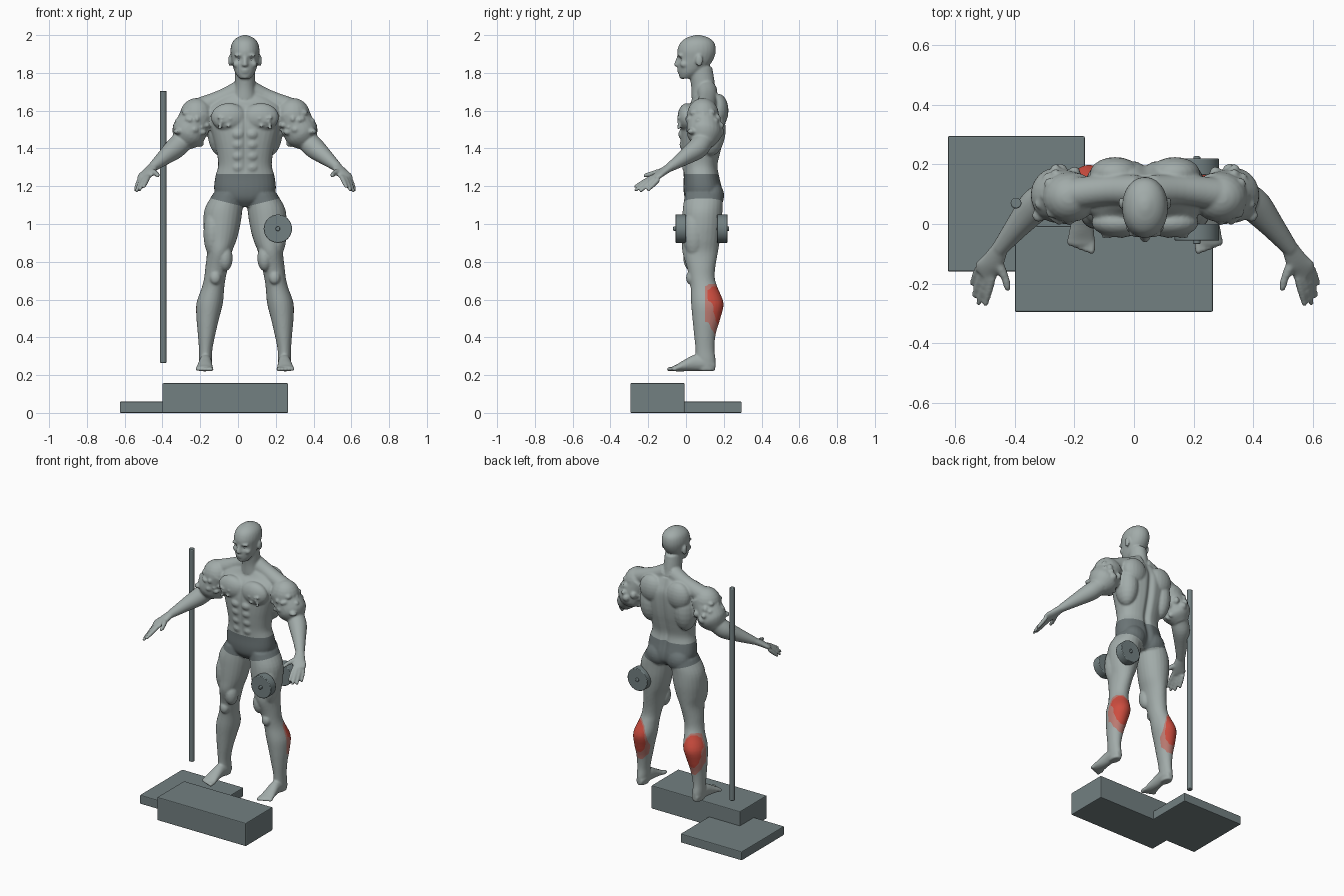
import bpy, bmesh, math, random
from mathutils import Vector, Matrix

random.seed(4)
CX = 0.037                      # the figure stands slightly off centre
X, Y, Z = Vector((1, 0, 0)), Vector((0, 1, 0)), Vector((0, 0, 1))

cube = bpy.data.objects.get("Cube")
if cube:
    bpy.data.objects.remove(cube)


def material(name, rgb):
    m = bpy.data.materials.new(name)
    m.use_nodes = True
    m.diffuse_color = (*rgb, 1)
    m.node_tree.nodes["Principled BSDF"].inputs["Base Color"].default_value = (*rgb, 1)
    return m


SKIN = material("grey skin", (0.36, 0.41, 0.40))
CLOTH = material("dark shorts", (0.15, 0.18, 0.185))
RED = material("muscle red", (0.62, 0.075, 0.05))
PALE = material("pale red", (0.50, 0.20, 0.17))
METAL = material("equipment grey", (0.17, 0.215, 0.22))

clay = bmesh.new()


def blob(c, r, segs=20):
    m = Matrix.Translation(c) @ Matrix.Diagonal((*r, 1))
    bmesh.ops.create_uvsphere(clay, u_segments=segs, v_segments=segs // 2 + 2, radius=1, matrix=m)


def smooth_path(pts, steps=4):
    p = [Vector(q) for q in pts]
    p = [2 * p[0] - p[1]] + p + [2 * p[-1] - p[-2]]
    out = []
    for i in range(1, len(p) - 2):
        a, b, c, d = p[i - 1:i + 3]
        for k in range(steps):
            t = k / steps
            out.append(0.5 * (2 * b + (c - a) * t + (2 * a - 5 * b + 4 * c - d) * t * t
                              + (3 * b - a - 3 * c + d) * t ** 3))
    return out + [p[-2]]


def tube(pts, t=None, power=2.0, n=24):
    """Loft of ellipses; each point is x, y, z, half width, half depth."""
    if t is None:
        t = (Vector(pts[-1][:3]) - Vector(pts[0][:3])).normalized()
    side = t.cross(Y if abs(t.z) > 0.8 else Z).normalized()
    other = t.cross(side)
    rings = []
    for x, y, z, a, b in smooth_path(pts):
        ring = []
        for k in range(n):
            u, v = math.cos(math.tau * k / n), math.sin(math.tau * k / n)
            u, v = (math.copysign(abs(w) ** (2 / power), w) for w in (u, v))
            ring.append(clay.verts.new(Vector((x, y, z)) + side * a * u + other * b * v))
        rings.append(ring)
    for lo, hi in zip(rings, rings[1:]):
        for k in range(n):
            clay.faces.new((lo[k], lo[k - 1], hi[k - 1], hi[k]))
    clay.faces.new(rings[0])
    clay.faces.new(rings[-1][::-1])


def cone(a, b, ra, rb):
    a, b = Vector(a), Vector(b)
    tube([(*a, ra, ra), (*a.lerp(b, 0.5), ra, ra), (*b, rb, rb)], n=12)
    blob(b, (rb,) * 3, 12)


# Leg, foot and toes
tube([(.09, .095, 1.16, .08, .10), (.113, .088, 1.08, .10, .105), (.122, .085, 1.0, .098, .105),
      (.128, .08, .92, .085, .10), (.136, .075, .85, .066, .094), (.15, .08, .77, .06, .075),
      (.16, .085, .71, .057, .068), (.17, .097, .66, .06, .072), (.187, .113, .58, .07, .086),
      (.197, .108, .5, .06, .074), (.203, .1, .42, .047, .058), (.208, .1, .34, .036, .05),
      (.209, .105, .28, .034, .052), (.209, .11, .222, .03, .044)], Z)
tube([(.208, .155, .25, .02, .02), (.208, .12, .262, .033, .04), (.209, .05, .265, .034, .044),
      (.212, -.01, .25, .04, .03), (.214, -.05, .238, .046, .018), (.214, -.07, .234, .044, .013)], -Y)
for i in range(5):
    x = .178 + i * .018
    cone((x, -.055, .234), (x + .002, -.09 + i * .006, .231), .012, .012 - i * .0008)
blob((.168, .045, .95), (.052, .062, .13))
blob((.105, .03, .82), (.04, .045, .07))
blob((.157, .025, .715), (.03, .025, .036))
blob((.075, .14, 1.15), (.08, .062, .075))

# Chest, back and shoulder muscles
blob((.085, .005, 1.565), (.095, .05, .075))
blob((.13, .13, 1.5), (.07, .08, .14))
blob((.1, .17, 1.6), (.085, .055, .09))
blob((.255, .09, 1.575), (.09, .085, .092))
for z in (1.30, 1.36, 1.42, 1.475):
    blob((.036, .008 - .12 * (z - 1.3), z), (.036, .028, .031))
tube([(.02, .11, 1.71, .055, .055), (.12, .115, 1.662, .05, .05), (.25, .1, 1.61, .055, .055)])

# Arm
tube([(.23, .09, 1.60, .08, .08), (.29, .095, 1.5, .092, .092), (.31, .1, 1.46, .085, .085),
      (.335, .1, 1.42, .05, .05)])
tube([(.32, .1, 1.45, .055, .055), (.37, .06, 1.4, .056, .056), (.43, -.01, 1.35, .041, .041),
      (.49, -.085, 1.30, .027, .024)])

# Rough lumps on the upper arm and chest
axis = Vector((.1, .01, -.17)).normalized()
across = axis.cross(Y).normalized()
for i in range(26):
    ang = i * 2.4
    out = across * math.cos(ang) + axis.cross(across) * math.sin(ang)
    c = Vector((.30, .096, 1.485)) + axis * random.uniform(-.09, .03) + out * random.uniform(.075, .088)
    blob(c, [random.uniform(.013, .026) for _ in range(3)], 8)
for i in range(12):
    blob((.105 + random.uniform(-.035, .035), -.042 + random.uniform(0, .006),
          1.535 + random.uniform(-.03, .03)), (.009, .009, .007), 8)

# Hand
tube([(.485, -.078, 1.305, .027, .022), (.51, -.125, 1.275, .038, .02), (.53, -.15, 1.256, .042, .017),
      (.537, -.172, 1.243, .038, .013)])
for base, tip in (((.512, -.178, 1.25), (.535, -.268, 1.198)), ((.53, -.178, 1.245), (.558, -.265, 1.18)),
                  ((.545, -.165, 1.24), (.573, -.24, 1.176)), ((.558, -.145, 1.237), (.58, -.2, 1.18))):
    cone(base, tip, .0125, .009)
cone((.495, -.125, 1.28), (.468, -.185, 1.265), .016, .013)
cone((.468, -.185, 1.265), (.461, -.217, 1.256), .013, .010)

# Ear, brow and cheek
blob((.079, .07, 1.865), (.01, .02, .032), 12)
blob((.03, -.03, 1.892), (.03, .016, .009), 12)
blob((.045, -.008, 1.845), (.02, .024, .018), 12)

# Mirror every side part
dup = bmesh.ops.duplicate(clay, geom=clay.verts[:] + clay.edges[:] + clay.faces[:])
for e in dup["geom"]:
    if isinstance(e, bmesh.types.BMVert):
        e.co.x *= -1

# Torso, neck, head and face
tube([(0, y, z, a, b) for z, y, a, b in (
    (1.09, .09, .05, .06), (1.13, .092, .14, .095), (1.18, .09, .163, .103), (1.25, .083, .157, .095),
    (1.31, .077, .142, .092), (1.38, .08, .15, .104), (1.45, .085, .168, .115), (1.53, .09, .19, .12),
    (1.6, .098, .205, .112), (1.65, .11, .17, .08), (1.69, .11, .09, .06))], Z, 2.3, 32)
tube([(0, .1, 1.66, .07, .07), (0, .092, 1.72, .056, .064), (0, .085, 1.77, .054, .064),
      (0, .075, 1.83, .052, .064)], Z)
tube([(0, y, z, a, b) for z, y, a, b in (
    (1.77, .0, .03, .032), (1.80, .02, .052, .06), (1.84, .04, .066, .084), (1.88, .052, .073, .097),
    (1.92, .056, .077, .102), (1.96, .06, .068, .09), (1.985, .062, .045, .06), (2.0, .062, .012, .016))], Z, 2.1)
cone((0, -.038, 1.885), (0, -.052, 1.845), .010, .012)
blob((0, -.047, 1.842), (.019, .012, .010), 12)
blob((0, -.036, 1.816), (.024, .012, .006), 12)
blob((0, -.034, 1.804), (.021, .012, .006), 12)
blob((0, -.018, 1.782), (.026, .018, .015), 12)

# Fuse into one smooth skin
bmesh.ops.recalc_face_normals(clay, faces=clay.faces[:])
mesh = bpy.data.meshes.new("body")
clay.to_mesh(mesh)
body = bpy.data.objects.new("body", mesh)
bpy.context.collection.objects.link(body)
rm = body.modifiers.new("fuse", 'REMESH')
rm.mode, rm.voxel_size = 'VOXEL', 0.0065
sm = body.modifiers.new("relax", 'SMOOTH')
sm.factor, sm.iterations = 0.5, 3
graph = bpy.context.evaluated_depsgraph_get()
fused = bpy.data.meshes.new_from_object(body.evaluated_get(graph))
body.modifiers.clear()
body.data = fused
bm = bmesh.new()
bm.from_mesh(fused)


def groove(v, z0, z1, width, depth):
    if z0 < v.co.z < z1:
        fade = math.sqrt(math.sin(math.pi * (v.co.z - z0) / (z1 - z0)))
        v.co.y += depth * fade * math.exp(-(v.co.x / width) ** 2)


# Spine, midline and eye sockets
for v in bm.verts:
    if v.co.y > .11:
        groove(v, 1.08, 1.7, .02, -.02)
    elif v.co.y < .03:
        groove(v, 1.27, 1.63, .009, .008)
        d = (Vector((abs(v.co.x), v.co.y, v.co.z)) - Vector((.03, -.035, 1.872))).length
        v.co.y += .011 * max(0, 1 - d / .024)


def cut(co, no, test):
    faces = [f for f in bm.faces if test(f.calc_center_median())]
    geom = set(faces)
    for f in faces:
        geom.update(f.edges)
        geom.update(f.verts)
    bmesh.ops.bisect_plane(bm, geom=list(geom), dist=1e-5, plane_co=co, plane_no=no)


# Shorts, bounded by a level waist and slanted leg openings
cut((0, 0, 1.265), Z, lambda c: abs(c.x) < .25 and 1.24 < c.z < 1.29)
for s in (1, -1):
    cut((0, 0, 1.09), (-.25 * s, 0, 1), lambda c: 0 < c.x * s < .25 and 1.05 < c.z < 1.18)
for f in bm.faces:
    c = f.calc_center_median()
    if abs(c.x) < .25 and 1.09 + .25 * abs(c.x) < c.z < 1.265:
        f.material_index = 1

# Coloured calf patches, each cut by planes around an oval
for index, cz, rx, rz, ymin in ((3, .545, .062, .138, .10), (2, .565, .053, .105, .115)):
    for s in (1, -1):
        planes = [(Vector((.2 * s, ymin, cz)), -Y)]
        for k in range(12):
            u, w = math.cos(math.tau * k / 12), math.sin(math.tau * k / 12)
            planes.append((Vector((s * (.2 + rx * u), 0, cz + rz * w)),
                           Vector((s * u / rx, 0, w / rz)).normalized()))
        calf = lambda c: c.x * s > 0 and c.y > .08 and .38 < c.z < .71
        for co, no in planes:
            cut(co, no, calf)
        for f in bm.faces:
            c = f.calc_center_median()
            if calf(c) and all((c - co).dot(no) < 0 for co, no in planes):
                f.material_index = index
bm.to_mesh(fused)
for m in (SKIN, CLOTH, RED, PALE):
    fused.materials.append(m)
fused.shade_smooth()
body.location.x = CX


def finish(name, mat, bevel=0):
    o = bpy.context.object
    o.name = name
    o.data.materials.append(mat)
    if bevel:
        b = o.modifiers.new("bevel", 'BEVEL')
        b.width, b.segments = bevel, 2
    else:
        bpy.ops.object.shade_smooth()
    return o


def box(name, lo, hi):
    lo, hi = Vector(lo), Vector(hi)
    bpy.ops.mesh.primitive_cube_add(size=1, location=(lo + hi) / 2)
    bpy.context.object.scale = hi - lo
    bpy.ops.object.transform_apply(location=False, rotation=False, scale=True)
    finish(name, METAL, .005)


def rod(name, c, r, length, along_y=False):
    bpy.ops.mesh.primitive_cylinder_add(vertices=32, radius=r, depth=length, location=c,
                                        rotation=(math.pi / 2 if along_y else 0, 0, 0))
    finish(name, METAL, .004)
    bpy.ops.object.shade_smooth_by_angle()


# Eyes
for s, label in ((1, "left_eye"), (-1, "right_eye")):
    bpy.ops.mesh.primitive_uv_sphere_add(segments=16, ring_count=10, radius=.011,
                                         location=(CX + s * .03, -.018, 1.872))
    finish(label, SKIN)

# Step block, floor plate, support pole and dumbbell
box("step_block", (-.40, -.295, 0), (.265, -.007, .157))
box("floor_plate", (-.625, -.16, 0), (-.165, .295, .06))
rod("support_pole", (-.396, .07, .985), .018, 1.44)
for y, label in ((-.028, "front_weight"), (.192, "back_weight")):
    rod(label, (.211, y, .975), .075, .056, True)
rod("dumbbell_handle", (.211, .08, .975), .012, .295, True)
